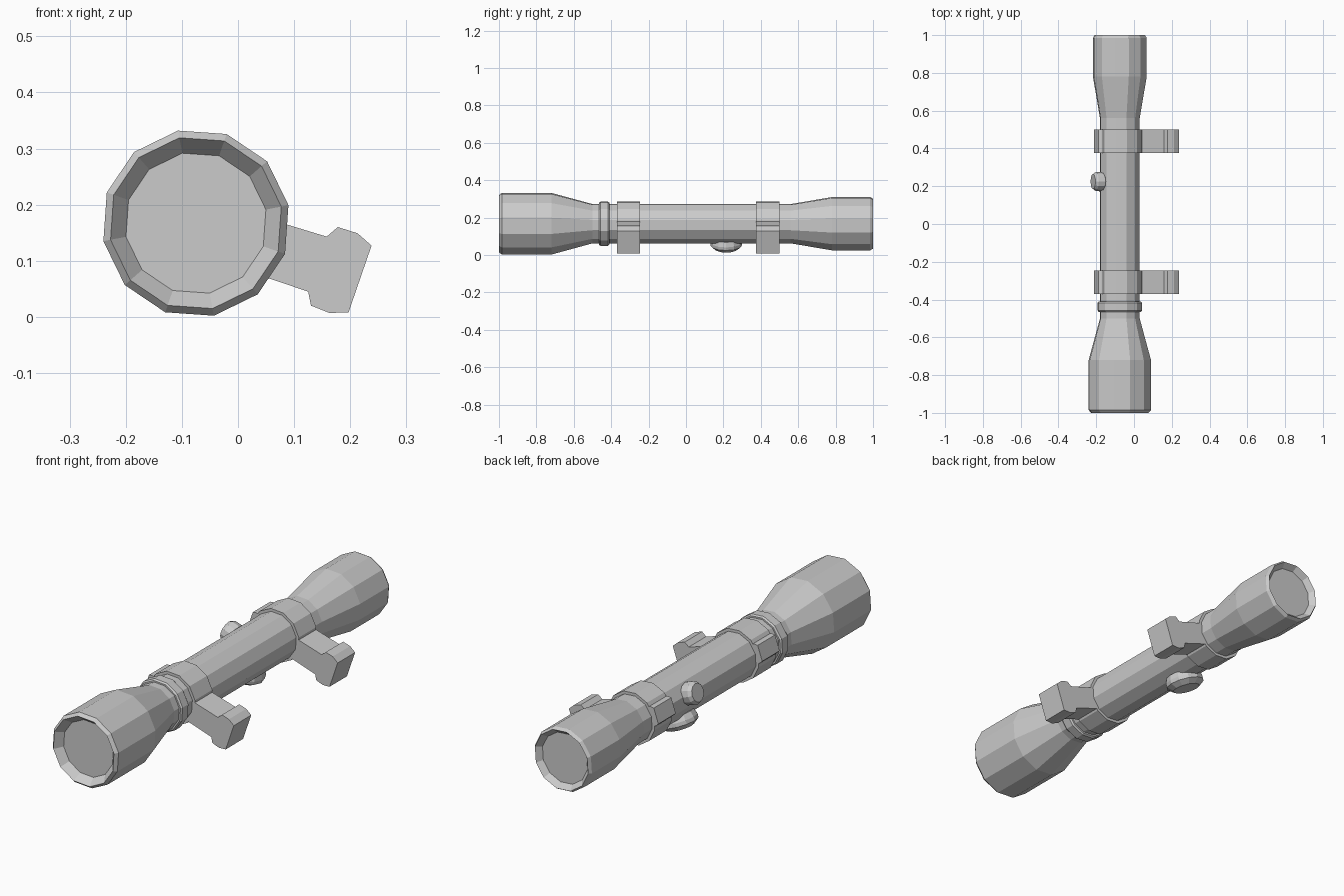
import bpy, bmesh, math
from mathutils import Vector

if "Cube" in bpy.data.objects:
    bpy.data.objects.remove(bpy.data.objects["Cube"])

TILT = math.radians(-19)                      # scope lies rolled onto its mount
C = Vector((-0.075, 0, 0.167))                # scope axis
Y = Vector((0, 1, 0))
U = Vector((math.cos(TILT), 0, math.sin(TILT)))   # towards the mount feet
V = Vector((-math.sin(TILT), 0, math.cos(TILT)))  # sideways


def finish(bm, name):
    bmesh.ops.recalc_face_normals(bm, faces=bm.faces)
    me = bpy.data.meshes.new(name)
    bm.to_mesh(me)
    bm.free()
    ob = bpy.data.objects.new(name, me)
    bpy.context.collection.objects.link(ob)
    return ob


def lathe(name, origin, axis, a, profile, sides=12):
    """Revolve (distance, radius) pairs about an axis; a is the first corner direction."""
    bm = bmesh.new()
    b = axis.cross(a)
    rings = []
    for t, r in profile:
        rings.append([bm.verts.new(origin + axis * t + r * (
            a * math.cos(2 * math.pi * i / sides) + b * math.sin(2 * math.pi * i / sides)))
            for i in range(sides)])
    for p, q in zip(rings, rings[1:]):
        for i in range(sides):
            j = (i + 1) % sides
            bm.faces.new((p[i], p[j], q[j], q[i]))
    bm.faces.new(rings[0])
    bm.faces.new(rings[-1])
    return finish(bm, name)


def extrude(name, outline, y0, y1):
    """Extrude an outline of 3D points along y."""
    bm = bmesh.new()
    face = bm.faces.new([bm.verts.new((p.x, y0, p.z)) for p in outline])
    new = bmesh.ops.extrude_face_region(bm, geom=[face])["geom"]
    bmesh.ops.translate(bm, vec=(0, y1 - y0, 0),
                        verts=[v for v in new if isinstance(v, bmesh.types.BMVert)])
    return finish(bm, name)


# main tube with both bells and recessed lenses
lathe("scope_body", C, Y, U, [
    (-0.965, 0.127), (-1.0, 0.155), (-0.985, 0.168), (-0.72, 0.168), (-0.5, 0.107),
    (0.56, 0.107), (0.78, 0.145), (0.985, 0.145), (1.0, 0.136), (0.975, 0.115)])

# focus ring with bevelled edges
lathe("focus_ring", C, Y, U, [
    (-0.465, 0.1), (-0.465, 0.114), (-0.458, 0.12), (-0.417, 0.12), (-0.41, 0.114), (-0.41, 0.1)])

# adjustment knobs: wide one underneath, small one at the left
K = C + Y * 0.215
lathe("wide_knob", K, -V, Y, [(0.08, 0.075), (0.105, 0.085), (0.122, 0.085), (0.143, 0.06)])
lathe("small_knob", K + Y * 0.01, -U, Y,
      [(0.09, 0.044), (0.1, 0.05), (0.135, 0.05), (0.15, 0.04)])

# mounts: clamp ring, top lug and foot
FOOT = [(0.02, 0.185), (0.158, 0.143), (0.178, 0.160), (0.213, 0.149), (0.238, 0.127),
        (0.197, 0.008), (0.163, 0.007), (0.130, 0.020), (0.125, 0.045), (-0.02, 0.094)]
LUG = [(-0.09, 0.045), (-0.118, 0.042), (-0.132, 0.035),
       (-0.132, -0.035), (-0.118, -0.042), (-0.09, -0.045)]
for side, y0, y1 in (("front", -0.37, -0.245), ("rear", 0.375, 0.5)):
    lathe(side + "_clamp_ring", C, Y, U, [(y0, 0.1), (y0, 0.12), (y1, 0.12), (y1, 0.1)])
    extrude(side + "_clamp_lug", [C + U * u + V * v for u, v in LUG], y0, y1)
    extrude(side + "_mount_foot", [Vector((x, 0, z)) for x, z in FOOT], y0, y1)
